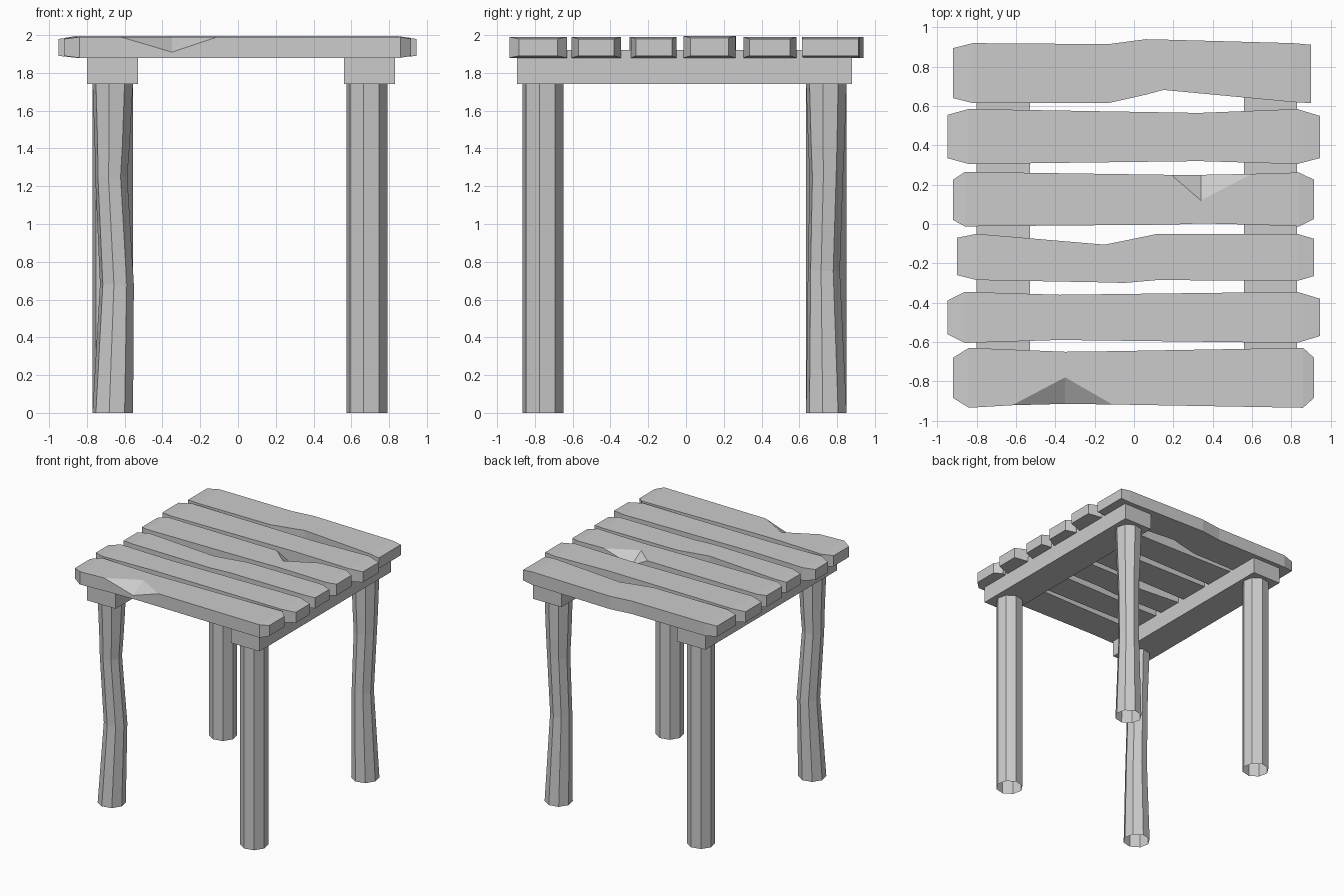
import bpy, bmesh, math

if "Cube" in bpy.data.objects:
    bpy.data.objects.remove(bpy.data.objects["Cube"])


def finish(bm, name):
    bmesh.ops.remove_doubles(bm, verts=bm.verts, dist=0.0005)
    bmesh.ops.recalc_face_normals(bm, faces=bm.faces)
    mesh = bpy.data.meshes.new(name)
    bm.to_mesh(mesh)
    bm.free()
    obj = bpy.data.objects.new(name, mesh)
    bpy.context.collection.objects.link(obj)
    return obj


def loft(name, sections, capped):
    """Skin a row of equal-length closed sections."""
    bm = bmesh.new()
    rings = [[bm.verts.new(p) for p in s] for s in sections]
    n = len(rings[0])
    for a, b in zip(rings, rings[1:]):
        for i in range(n):
            j = (i + 1) % n
            bm.faces.new((a[i], a[j], b[j], b[i]))
    if capped:
        bm.faces.new(rings[0])
        bm.faces.new(rings[-1])
    return finish(bm, name)


def plank(name, stations, z0=1.88, z1=1.99, chip=None):
    """Stations are (x, y_low, y_high); chip is (station, side, inset, depth)."""
    sections = []
    for k, (x, lo, hi) in enumerate(stations):
        end = 0.01 if k in (0, len(stations) - 1) else 0
        b, t = z0 + end, z1 - end
        in_lo = in_hi = d_lo = d_hi = 0
        if chip and chip[0] == k:
            if chip[1] < 0:
                in_lo, d_lo = chip[2:]
            else:
                in_hi, d_hi = chip[2:]
        sections.append([(x, lo, b), (x, hi, b), (x, hi, t - d_hi),
                         (x, hi - in_hi, t), (x, lo + in_lo, t), (x, lo, t - d_lo)])
    return loft(name, sections, True)


def leg(name, cx, cy, rings):
    """Open octagonal leg; rings are (z, dx, dy, radius)."""
    angles = [math.radians(35 + 45 * i) for i in range(8)]
    return loft(name, [[(cx + dx + r * math.cos(a), cy + dy + r * math.sin(a), z)
                        for a in angles] for z, dx, dy, r in rings], False)


# Seat planks, back to front
plank("plank_1", [(-.92, .64, .895), (-.82, .615, .92), (-.13, .615, .915), (.06, .658, .94),
                  (.15, .682, .938), (.81, .62, .92), (.90, .615, .912)])
plank("plank_2", [(-.95, .335, .555), (-.84, .305, .585), (.33, .32, .565),
                  (.83, .305, .585), (.945, .335, .55)])
plank("plank_3", [(-.92, .02, .225), (-.86, -.012, .265), (.19, -.003, .25), (.34, .003, .25),
                  (.60, -.003, .255), (.84, -.012, .262), (.915, .025, .225)],
      z1=1.995, chip=(3, 1, .13, .08))
plank("plank_4", [(-.90, -.26, -.07), (-.80, -.285, -.05), (-.15, -.297, -.105), (-.05, -.3, -.085),
                  (.12, -.285, -.05), (.83, -.29, -.05), (.915, -.265, -.075)])
plank("plank_5", [(-.95, -.56, -.39), (-.86, -.605, -.345), (-.38, -.59, -.36),
                  (.83, -.605, -.345), (.945, -.57, -.38)])
plank("plank_6", [(-.92, -.885, -.68), (-.84, -.935, -.63), (-.62, -.922, -.639),
                  (-.35, -.915, -.65), (-.11, -.918, -.647), (.86, -.935, -.63),
                  (.915, -.885, -.68)], chip=(3, -1, .135, .08))

# Cross beams under the planks
for side, x0, x1 in (("left", -.80, -.53), ("right", .56, .83)):
    loft(side + "_beam", [[(x0, y, 1.74), (x1, y, 1.74), (x1, y, 1.92), (x0, y, 1.92)]
                          for y in (-.895, .88)], True)

# Legs: two straight, two worn
straight = [(0, 0, 0, .109), (1.75, 0, 0, .109)]
leg("front_right_leg", .683, -.757, straight)
leg("back_left_leg", -.663, .743, straight)
leg("front_left_leg", -.663, -.757, [(0, 0, 0, .109), (.68, .022, .02, .091),
                                     (1.25, -.008, 0, .086), (1.42, -.003, 0, .094),
                                     (1.75, 0, 0, .109)])
leg("back_right_leg", .683, .743, [(0, 0, 0, .109), (.75, -.015, -.013, .086),
                                   (1.25, 0, 0, .09), (1.42, 0, 0, .098),
                                   (1.75, 0, 0, .109)])
